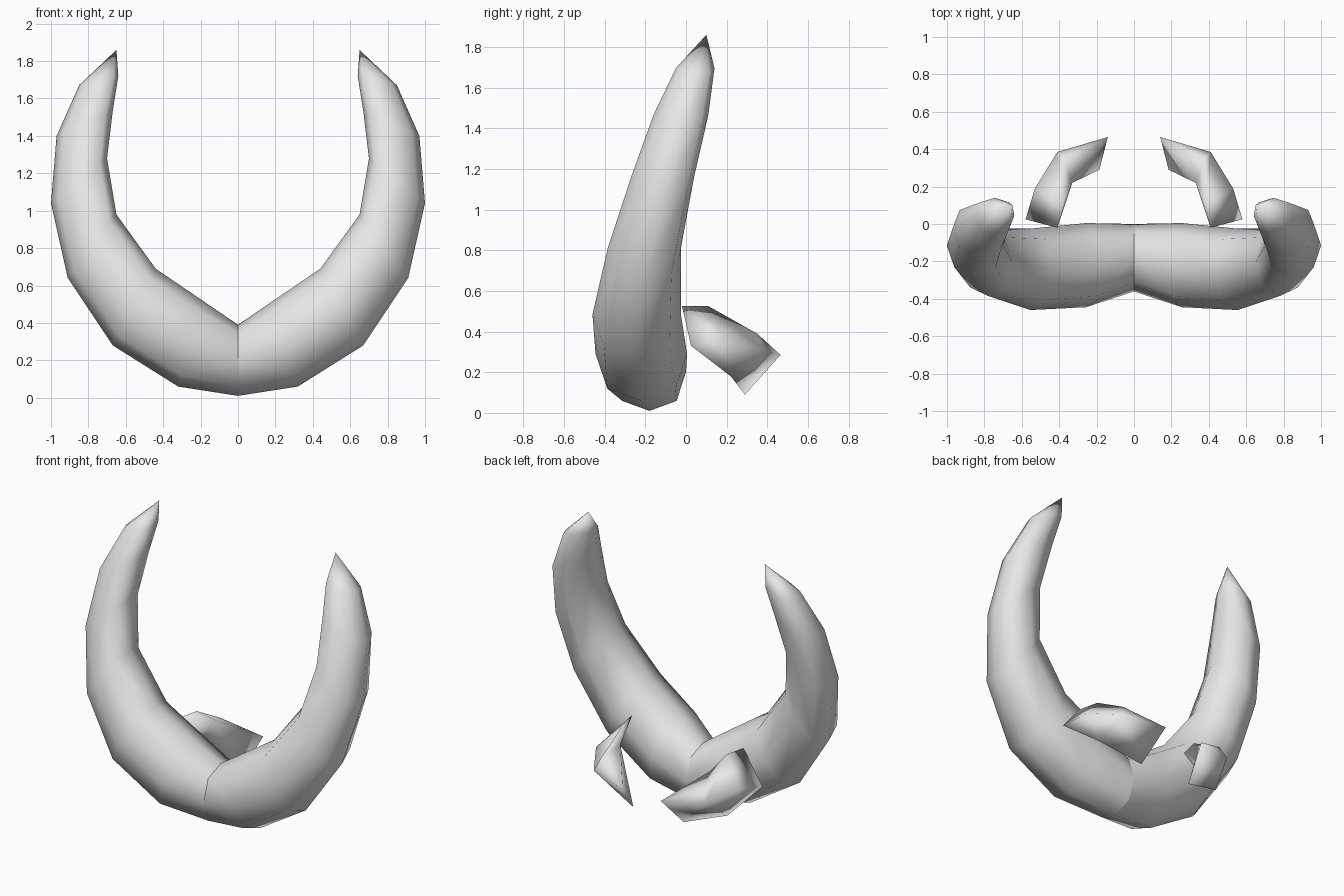
import bpy, bmesh
from math import sin, cos, pi
from mathutils import Vector

cube = bpy.data.objects.get("Cube")
if cube:
    bpy.data.objects.remove(cube, do_unlink=True)

grey = bpy.data.materials.new("plain_grey")
grey.use_nodes = True
GREY = (0.8, 0.8, 0.8, 1)
grey.diffuse_color = GREY
grey.node_tree.nodes["Principled BSDF"].inputs["Base Color"].default_value = GREY


def finish(name, bm):
    """Turn a bmesh into a smooth shaded grey object."""
    bmesh.ops.recalc_face_normals(bm, faces=bm.faces)
    mesh = bpy.data.meshes.new(name)
    bm.to_mesh(mesh)
    bm.free()
    mesh.materials.append(grey)
    for p in mesh.polygons:
        p.use_smooth = True
    obj = bpy.data.objects.new(name, mesh)
    bpy.context.collection.objects.link(obj)


# Horn sections: outer x, z; inner x, z; front y, back y
SECTIONS = [
    (0, 0.01, 0, 0.39, -0.36, 0),
    (0.32, 0.06, 0.19, 0.52, -0.445, 0.005),
    (0.67, 0.28, 0.44, 0.69, -0.46, -0.025),
    (0.91, 0.64, 0.65, 0.98, -0.385, -0.025),
    (1.0, 1.04, 0.70, 1.28, -0.27, 0.04),
    (0.97, 1.40, 0.67, 1.53, -0.16, 0.11),
    (0.85, 1.67, 0.64, 1.72, -0.05, 0.14),
]
TIP = (0.65, 0.10, 1.86)
SIDES = 8


def horn(name, side):
    bm = bmesh.new()
    rings = []
    for ox, oz, ix, iz, front, back in SECTIONS:
        outer, inner = Vector((ox, 0, oz)), Vector((ix, 0, iz))
        centre = (outer + inner) / 2 + Vector((0, (front + back) / 2, 0))
        across = (outer - inner) / 2
        depth = Vector((0, (back - front) / 2, 0))
        ring = []
        for i in range(SIDES):
            a = 2 * pi * i / SIDES
            full = 1.05 if i % 2 else 1  # slightly boxy section
            p = centre + (across * cos(a) + depth * sin(a)) * full
            ring.append(bm.verts.new((p.x * side, p.y, p.z)))
        rings.append(ring)
    for a, b in zip(rings, rings[1:]):
        for i in range(SIDES):
            j = (i + 1) % SIDES
            bm.faces.new((a[i], a[j], b[j], b[i]))
    tip = bm.verts.new((TIP[0] * side, TIP[1], TIP[2]))
    for i in range(SIDES):
        bm.faces.new((rings[-1][i], rings[-1][(i + 1) % SIDES], tip))
    finish(name, bm)


# Ear corners: F, E front edge; J, G, H, I middle; D, C bend; A, B rear edge
CORNERS = {
    "F": (0.41, -0.02, 0.525), "E": (0.58, 0.025, 0.33),
    "J": (0.38, 0.11, 0.525), "G": (0.53, 0.19, 0.36),
    "H": (0.46, 0.22, 0.18), "I": (0.33, 0.22, 0.44),
    "D": (0.38, 0.35, 0.39), "C": (0.41, 0.385, 0.31),
    "A": (0.14, 0.465, 0.285), "B": (0.185, 0.29, 0.09),
}
EAR_FACES = "FEGJ EHG FJI FIHE JGCD GHC JDI DCA CHBA IDAB IHB".split()


def ear(name, side):
    bm = bmesh.new()
    v = {k: bm.verts.new((x * side, y, z)) for k, (x, y, z) in CORNERS.items()}
    for f in EAR_FACES:
        bm.faces.new([v[k] for k in f])
    finish(name, bm)


for label, side in (("left", 1), ("right", -1)):
    horn(label + "_horn", side)
    ear(label + "_ear", side)
